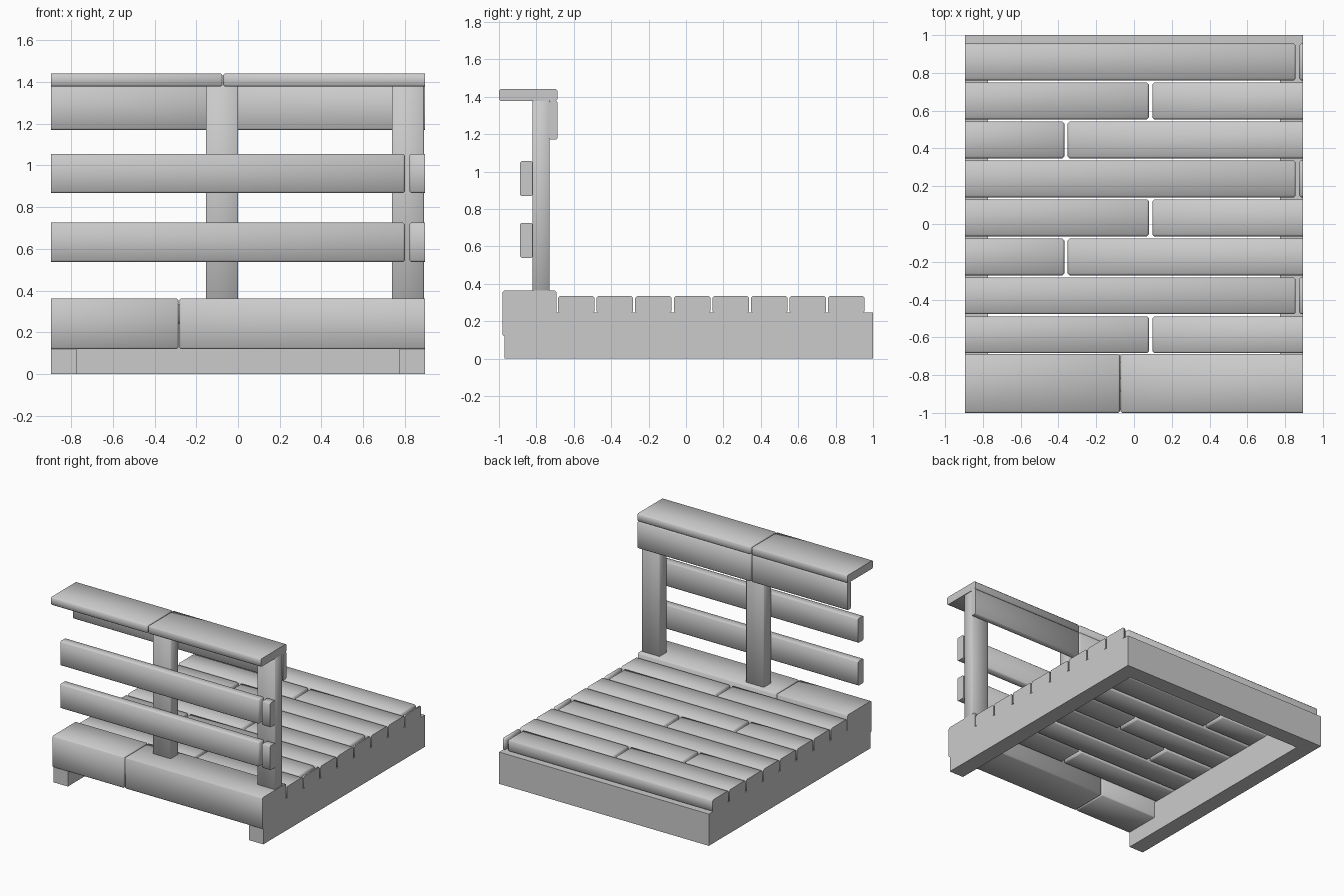
import bpy, bmesh, math

if "Cube" in bpy.data.objects:
    bpy.data.objects.remove(bpy.data.objects["Cube"])

HX = 0.895  # half width: boards are cut flush at this plane


def finish(name, bm, smooth=True):
    bmesh.ops.recalc_face_normals(bm, faces=bm.faces[:])
    mesh = bpy.data.meshes.new(name)
    bm.to_mesh(mesh)
    bm.free()
    obj = bpy.data.objects.new(name, mesh)
    bpy.context.collection.objects.link(obj)
    if smooth:
        bpy.ops.object.select_all(action='DESELECT')
        obj.select_set(True)
        bpy.context.view_layer.objects.active = obj
        bpy.ops.object.shade_smooth_by_angle(angle=math.radians(60))
    return obj


def board(name, x, y, z, bevel=0.008):
    """Box with eased edges; ends on the flush plane stay square."""
    bm = bmesh.new()
    bmesh.ops.create_cube(bm, size=1)
    for v in bm.verts:
        v.co = [r[0] if c < 0 else r[1] for c, r in zip(v.co, (x, y, z))]
    edges = [e for e in bm.edges
             if not all(abs(abs(v.co.x) - HX) < 1e-4 for v in e.verts)]
    bmesh.ops.bevel(bm, geom=edges, offset=bevel, segments=1,
                    affect='EDGES', profile=0.5)
    return finish(name, bm)


def split_board(name, joint, y, z, gap=0.004, bevel=0.008):
    """Full-width board made of two lengths meeting at a joint."""
    board(name + "_left", (-HX, joint - gap / 2), y, z, bevel)
    board(name + "_right", (joint + gap / 2, HX), y, z, bevel)


# U-shaped base frame, open at the front
t = 0.122
outline = [(-HX, -0.97), (-HX + t, -0.97), (-HX + t, 1 - t), (HX - t, 1 - t),
           (HX - t, -0.97), (HX, -0.97), (HX, 1), (-HX, 1)]
bm = bmesh.new()
face = bm.faces.new([bm.verts.new((px, py, 0)) for px, py in outline])
ext = bmesh.ops.extrude_face_region(bm, geom=[face])
bmesh.ops.translate(bm, vec=(0, 0, 0.245),
                    verts=[g for g in ext["geom"] if isinstance(g, bmesh.types.BMVert)])
if not any(f.normal.z < 0 and len(f.verts) == 8 for f in bm.faces) and not face.is_valid:
    bmesh.ops.holes_fill(bm, edges=bm.edges[:])
finish("base_frame", bm, smooth=False)

# Deck planks with staggered joints
joints = (0.088, -0.36, 0.865)
for i in range(8):
    y0 = -0.684 + i * 0.2063
    # pattern counted from the front row
    joint = joints[(0, 2, 1)[i % 3]]
    split_board(f"deck_plank_{i + 1}", joint, (y0, y0 + 0.195), (0.243, 0.335),
                gap=0.018, bevel=0.01)

# Heavy front sill that carries the posts
split_board("front_sill", -0.283, (-0.982, -0.692), (0.12, 0.363))

# Railing posts
for name, x0 in (("middle_post", -0.153), ("end_post", 0.737)):
    board(name, (x0, x0 + 0.153), (-0.82, -0.73), (0.355, 1.385), 0.004)

# Lower rails on the outside
for name, z0 in (("lower_rail", 0.538), ("middle_rail", 0.868)):
    split_board(name, 0.81, (-0.887, -0.82), (z0, z0 + 0.188), gap=0.022)

# Upper inner board and hand rail cap
split_board("inner_board", -0.073, (-0.732, -0.688), (1.17, 1.38))
split_board("rail_cap", -0.073, (-1.0, -0.688), (1.378, 1.44))
